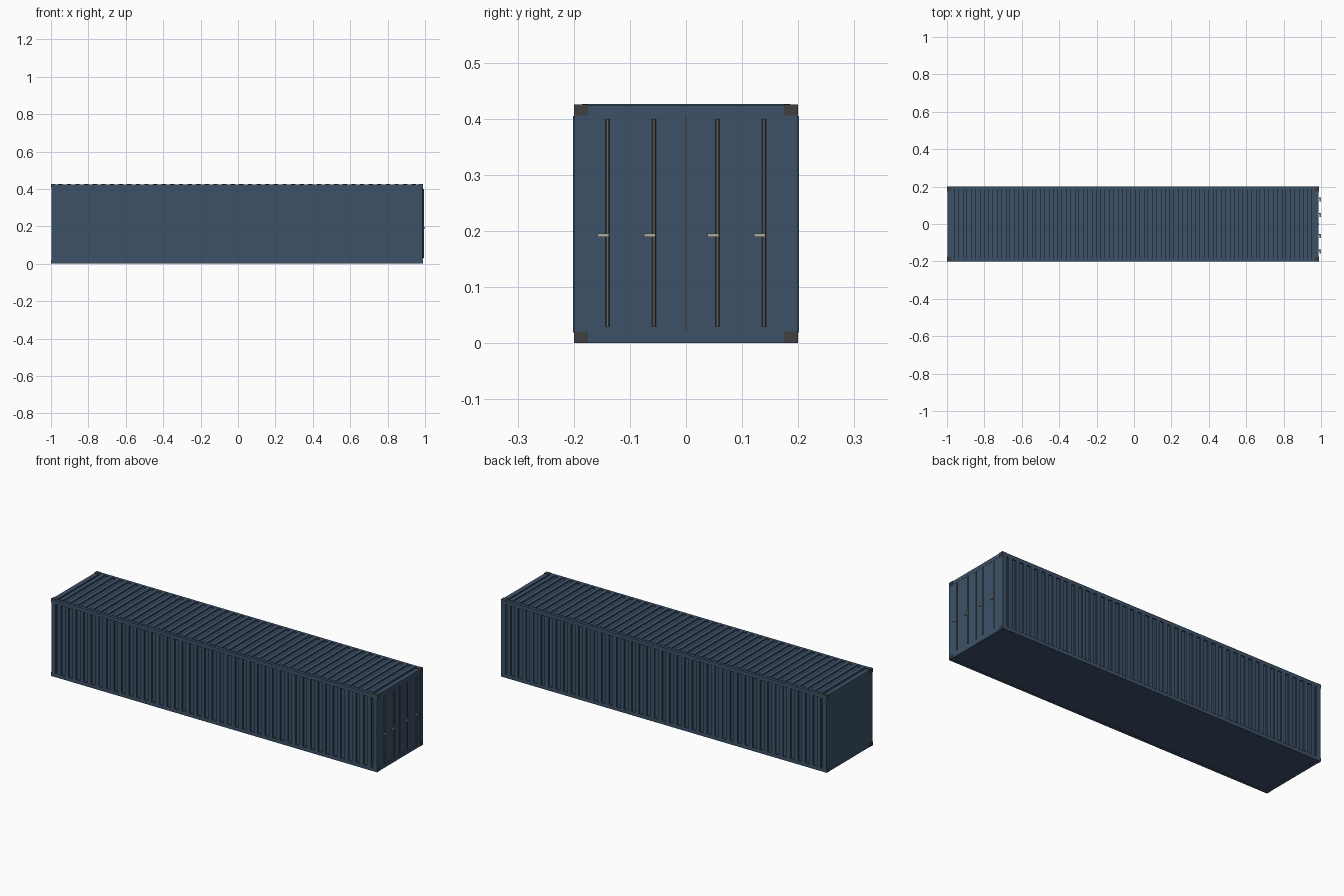
import bpy, bmesh
from mathutils import Matrix, Vector

if "Cube" in bpy.data.objects:
    bpy.data.objects.remove(bpy.data.objects["Cube"])


def material(name, rgb):
    m = bpy.data.materials.new(name)
    m.diffuse_color = (*rgb, 1)
    m.use_nodes = True
    m.node_tree.nodes["Principled BSDF"].inputs["Base Color"].default_value = m.diffuse_color
    return m


BLUE = material("blue_paint", (0.047, 0.083, 0.14))
DARK = material("dark_steel", (0.05, 0.05, 0.05))
STEEL = material("rod_steel", (0.13, 0.13, 0.13))
PALE = material("handle_steel", (0.4, 0.4, 0.37))


def add_box(bm, x0, x1, y0, y1, z0, z1):
    size = Matrix.Diagonal((x1 - x0, y1 - y0, z1 - z0, 1))
    mid = Matrix.Translation(Vector((x0 + x1, y0 + y1, z0 + z1)) / 2)
    bmesh.ops.create_cube(bm, size=1, matrix=mid @ size)


def finish(name, bm, mat):
    mesh = bpy.data.meshes.new(name)
    bm.to_mesh(mesh)
    bm.free()
    mesh.materials.append(mat)
    ob = bpy.data.objects.new(name, mesh)
    bpy.context.collection.objects.link(ob)
    return ob


def boxes(name, mat, items):
    bm = bmesh.new()
    for b in items:
        add_box(bm, *b)
    return finish(name, bm, mat)


X0, X1 = -0.998, 0.987      # frame ends
W, H = 0.2, 0.425           # half width, height
RIBS, FIRST, LAST, RIB_W = 42, -0.95, 0.94, 0.023
rib_x = [FIRST + (LAST - FIRST) * i / (RIBS - 1) for i in range(RIBS)]

# recessed inner shell
boxes("body_shell", BLUE, [(X0 + 0.001, X1 - 0.002, -0.193, 0.193, 0.001, 0.418)])

# corner posts
boxes("corner_posts", BLUE,
      [(x, x + 0.025, y, y + 0.025, 0, H - 0.001)
       for x in (X0, X1 - 0.025) for y in (-W, W - 0.025)])

# long rails, top and bottom
boxes("side_rails", BLUE,
      [(X0, X1, y, y + 0.016, z, z + 0.02)
       for y in (-W, W - 0.016) for z in (0, H - 0.021)])

# cross members at both ends, and the flat end wall
boxes("end_rails", BLUE,
      [(x, x + 0.025, -W + 0.01, W - 0.01, z, z + 0.02)
       for x in (X0, X1 - 0.025) for z in (0, H - 0.021)])
boxes("end_wall", BLUE, [(X0, X0 + 0.02, -0.19, 0.19, 0.01, 0.415)])

# corrugations
for name, s in (("front_side_ribs", -1), ("back_side_ribs", 1)):
    ya, yb = sorted((s * 0.19, s * 0.201))
    boxes(name, BLUE, [(x - RIB_W / 2, x + RIB_W / 2, ya, yb, 0.019, 0.405) for x in rib_x])
boxes("roof_ribs", BLUE,
      [(x - RIB_W / 2, x + RIB_W / 2, -0.185, 0.185, 0.415, 0.4265) for x in rib_x])

# corner castings
boxes("corner_castings", DARK,
      [(x, x + 0.025, y, y + 0.0255, z, z + 0.02)
       for x in (-1, 0.964) for y in (-0.1998, 0.1743) for z in (0.0005, 0.4055)])

# double doors with a dark seam
boxes("doors", BLUE,
      [(0.97, 0.9862, ya, yb, 0.02, 0.405) for ya, yb in ((-0.174, -0.001), (0.001, 0.174))])
boxes("door_seam", DARK, [(0.98, 0.988, -0.0015, 0.0015, 0.025, 0.404)])

# locking rods
rod_y = (-0.14, -0.057, 0.056, 0.139)
bm = bmesh.new()
for y in rod_y:
    bmesh.ops.create_cone(bm, cap_ends=True, segments=12, radius1=0.0035, radius2=0.0035,
                          depth=0.37, matrix=Matrix.Translation((0.991, y, 0.215)))
rods = finish("lock_rods", bm, STEEL)
bpy.context.view_layer.objects.active = rods
rods.select_set(True)
bpy.ops.object.shade_smooth_by_angle()

# handles on the rods
boxes("lock_handles", PALE,
      [(0.992, 1.0, y - 0.018, y + 0.003, 0.189, 0.196) for y in rod_y])
